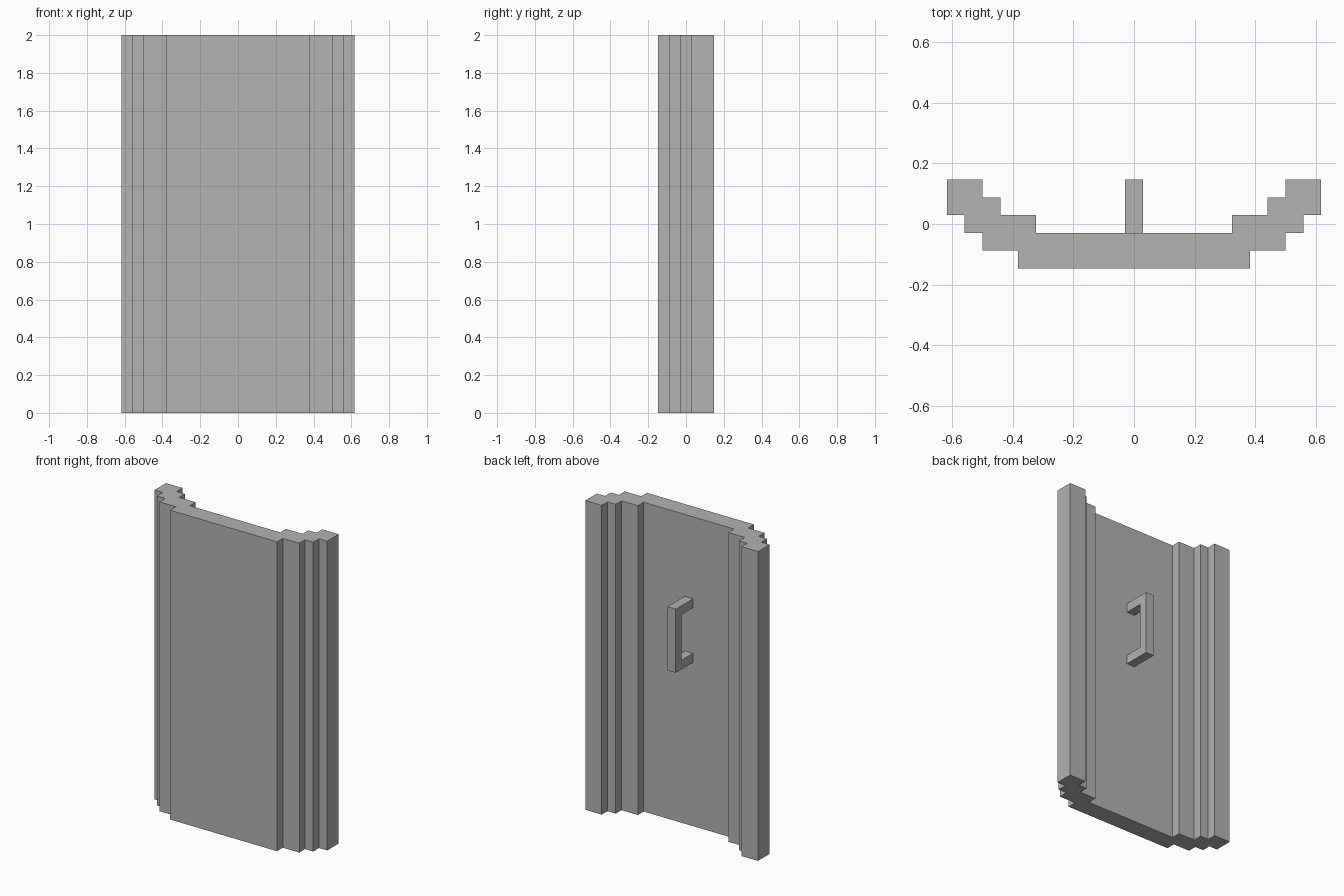
import bpy
import bmesh
from mathutils import Vector

cube = bpy.data.objects.get("Cube")
if cube:
    bpy.data.objects.remove(cube)

U = 1 / 17  # grid step of the stepped design

gray = bpy.data.materials.new("plain gray")
gray.use_nodes = True
color = (0.45, 0.45, 0.45, 1)
gray.diffuse_color = color
gray.node_tree.nodes["Principled BSDF"].inputs["Base Color"].default_value = color


def extrude_profile(name, points, direction):
    """Fill a closed outline and extrude it into a solid part."""
    bm = bmesh.new()
    face = bm.faces.new([bm.verts.new(Vector(p) * U) for p in points])
    result = bmesh.ops.extrude_face_region(bm, geom=[face], use_keep_orig=True)
    top = [v for v in result["geom"] if isinstance(v, bmesh.types.BMVert)]
    bmesh.ops.translate(bm, verts=top, vec=Vector(direction) * U)
    bmesh.ops.recalc_face_normals(bm, faces=bm.faces)
    mesh = bpy.data.meshes.new(name)
    bm.to_mesh(mesh)
    bm.free()
    mesh.materials.append(gray)
    obj = bpy.data.objects.new(name, mesh)
    bpy.context.collection.objects.link(obj)
    return obj


# Curved door panel: half of the stepped outline, mirrored across the middle
half = [(6.5, -2.5), (6.5, -1.5), (8.5, -1.5), (8.5, -0.5), (9.5, -0.5),
        (9.5, 0.5), (10.5, 0.5), (10.5, 2.5), (8.5, 2.5), (8.5, 1.5),
        (7.5, 1.5), (7.5, 0.5), (5.5, 0.5), (5.5, -0.5)]
outline = half + [(-x, y) for x, y in reversed(half)]
extrude_profile("door_panel", [(x, y, 0) for x, y in outline], (0, 0, 34))

# Square-sectioned pull handle on the back
bracket = [(-0.5, 18), (2.5, 18), (2.5, 25), (-0.5, 25),
           (-0.5, 24), (1.5, 24), (1.5, 19), (-0.5, 19)]
extrude_profile("door_handle", [(-0.5, y, z) for y, z in bracket], (1, 0, 0))
